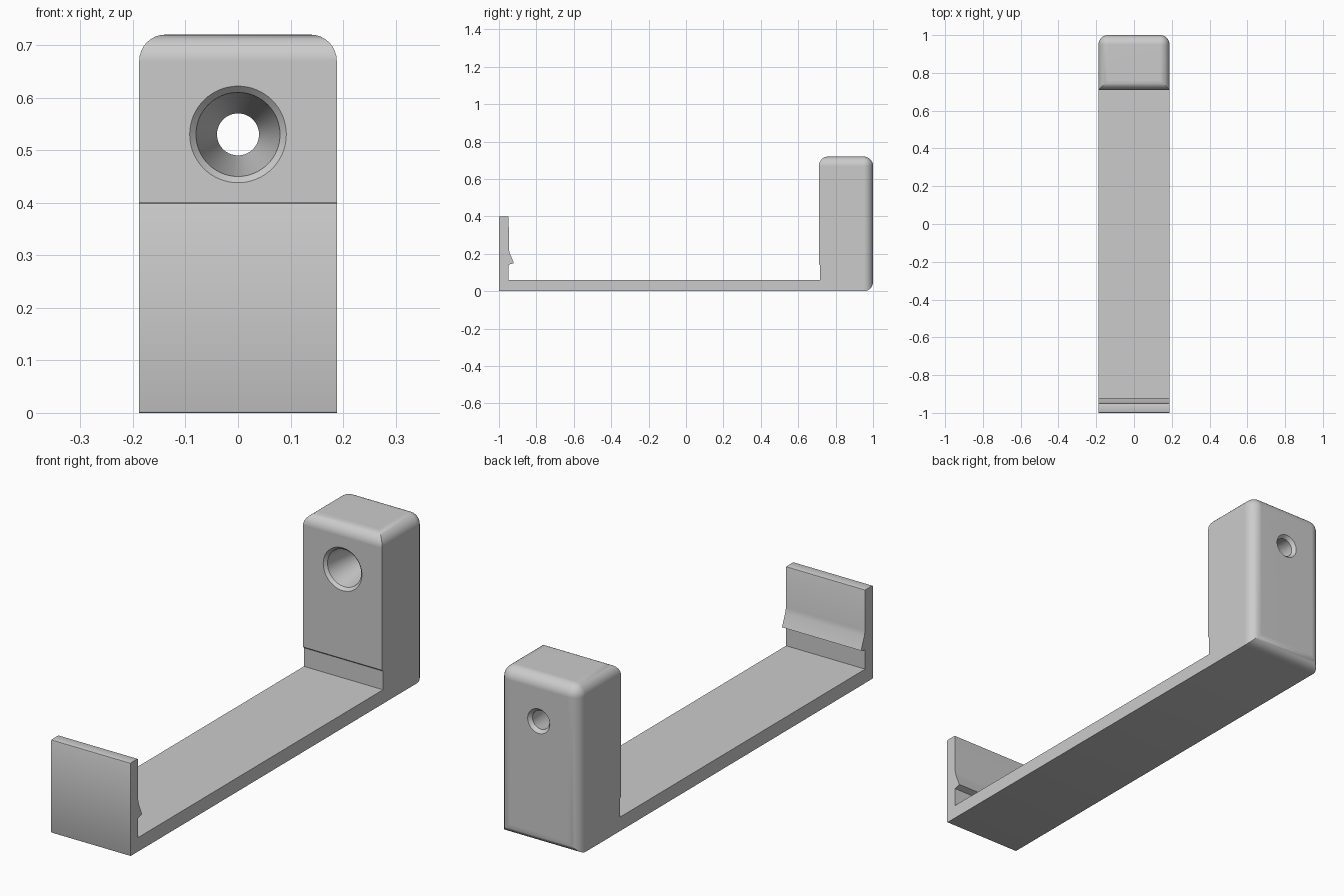
import bpy
import bmesh
from math import cos, sin, pi, radians
from mathutils import Vector

HALF = 0.188      # half width of the whole bracket
JOIN = 0.716      # where the arm meets the block
HOLE_Z = 0.53

cube = bpy.data.objects.get("Cube")
if cube:
    bpy.data.objects.remove(cube, do_unlink=True)

grey = bpy.data.materials.new("matte grey")
grey.use_nodes = True
colour = (0.6, 0.6, 0.6, 1)
grey.diffuse_color = colour
grey.node_tree.nodes["Principled BSDF"].inputs["Base Color"].default_value = colour


def extruded(profile):
    """Extrude a (y, z) outline across the full width."""
    bm = bmesh.new()
    face = bm.faces.new([bm.verts.new((-HALF, y, z)) for y, z in profile])
    out = bmesh.ops.extrude_face_region(bm, geom=[face])
    moved = [g for g in out["geom"] if isinstance(g, bmesh.types.BMVert)]
    bmesh.ops.translate(bm, verts=moved, vec=(2 * HALF, 0, 0))
    bmesh.ops.recalc_face_normals(bm, faces=bm.faces)
    return bm


def bevel(bm, rule, radius, segments):
    edges = [e for e in bm.edges
             if rule((e.verts[0].co + e.verts[1].co) / 2, e.verts[0].co - e.verts[1].co)]
    bmesh.ops.bevel(bm, geom=edges, offset=radius, segments=segments,
                    profile=0.5, affect='EDGES', clamp_overlap=True)


def make_object(name, bm):
    mesh = bpy.data.meshes.new(name)
    bm.to_mesh(mesh)
    bm.free()
    mesh.materials.append(grey)
    obj = bpy.data.objects.new(name, mesh)
    bpy.context.collection.objects.link(obj)
    return obj


def smooth(obj):
    bpy.ops.object.select_all(action='DESELECT')
    obj.select_set(True)
    bpy.context.view_layer.objects.active = obj
    bpy.ops.object.shade_smooth_by_angle(angle=radians(30))


# Flat arm with the upright lip and its small catch
arm_bm = extruded([
    (-1, 0), (JOIN, 0), (JOIN, 0.06), (-0.948, 0.06), (-0.948, 0.142),
    (-0.92, 0.15), (-0.942, 0.203), (-0.947, 0.225), (-0.948, 0.4), (-1, 0.4)])
bevel(arm_bm, lambda m, d: abs(d.x) > 0.1 and (m.z > 0.39 or m.y < -0.99), 0.004, 2)
smooth(make_object("arm_and_lip", arm_bm))

# Mounting block, slightly recessed at the foot, rounded on top and behind
block_bm = extruded([(JOIN, 0), (JOIN, 0.14), (0.71, 0.146),
                     (0.71, 0.72), (1, 0.72), (1, 0)])
bevel(block_bm, lambda m, d: m.z > 0.71 or m.y > 0.99, 0.05, 8)
block = make_object("mounting_block", block_bm)

# Countersunk screw hole: rings of (y, radius) along the depth
hole_bm = bmesh.new()
SIDES = 64
rings = []
for y, r in [(0.70, 0.102), (0.722, 0.08), (0.985, 0.04), (1.01, 0.061)]:
    rings.append([hole_bm.verts.new(Vector((r * cos(2 * pi * i / SIDES), y,
                                            HOLE_Z + r * sin(2 * pi * i / SIDES))))
                  for i in range(SIDES)])
for a, b in zip(rings, rings[1:]):
    for i in range(SIDES):
        j = (i + 1) % SIDES
        hole_bm.faces.new((a[i], a[j], b[j], b[i]))
hole_bm.faces.new(rings[0])
hole_bm.faces.new(rings[-1])
bmesh.ops.recalc_face_normals(hole_bm, faces=hole_bm.faces)
cutter = make_object("hole_cutter", hole_bm)
cutter.hide_render = True

cut = block.modifiers.new("screw hole", 'BOOLEAN')
cut.operation = 'DIFFERENCE'
cut.solver = 'EXACT'
cut.object = cutter
graph = bpy.context.evaluated_depsgraph_get()
block.data = bpy.data.meshes.new_from_object(block.evaluated_get(graph))
block.data.name = "mounting_block"
block.modifiers.clear()
bpy.data.objects.remove(cutter, do_unlink=True)

smooth(block)
normals = block.modifiers.new("even shading", 'WEIGHTED_NORMAL')
normals.keep_sharp = True
